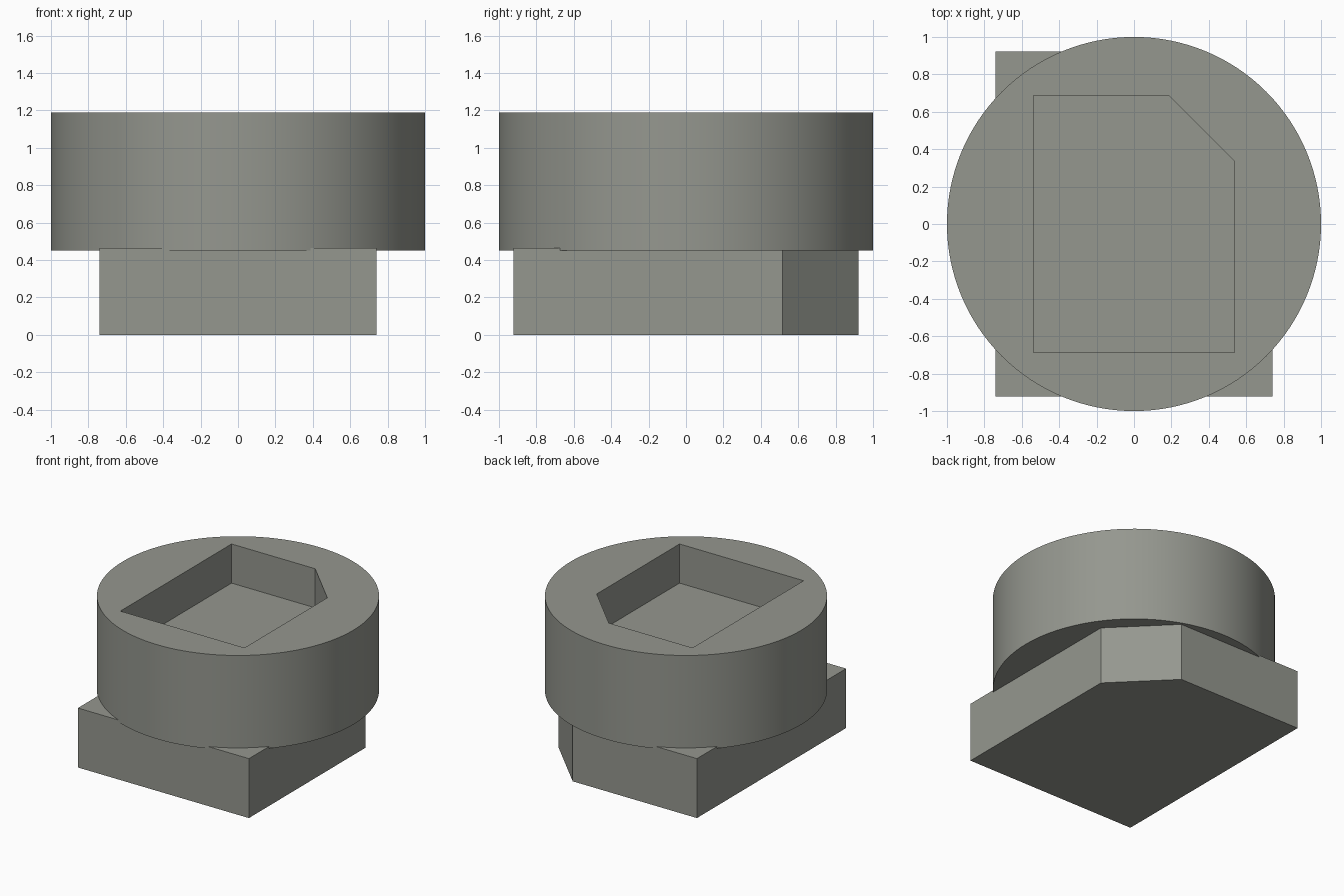
import bpy, bmesh, math

if "Cube" in bpy.data.objects:
    bpy.data.objects.remove(bpy.data.objects["Cube"])

grey = bpy.data.materials.new("warm grey")
grey.diffuse_color = (0.30, 0.31, 0.275, 1)
grey.use_nodes = True
grey.node_tree.nodes["Principled BSDF"].inputs["Base Color"].default_value = grey.diffuse_color


def prism(name, outline, z0, z1):
    """Extrude a counter-clockwise outline from z0 to z1."""
    bm = bmesh.new()
    low = [bm.verts.new((x, y, z0)) for x, y in outline]
    high = [bm.verts.new((x, y, z1)) for x, y in outline]
    bm.faces.new(low[::-1])
    bm.faces.new(high)
    n = len(outline)
    for i in range(n):
        j = (i + 1) % n
        bm.faces.new((low[i], low[j], high[j], high[i]))
    mesh = bpy.data.meshes.new(name)
    bm.to_mesh(mesh)
    bm.free()
    mesh.materials.append(grey)
    obj = bpy.data.objects.new(name, mesh)
    bpy.context.collection.objects.link(obj)
    return obj


def clipped_rectangle(x, y, cut):
    """Rectangle with its back right corner cut off."""
    return [(-x, -y), (x, -y), (x, y - cut), (x - cut, y), (-x, y)]


# keyed base block
prism("base_block", clipped_rectangle(0.74, 0.922, 0.405), 0, 0.465)

# round head
SIDES = 128
circle = [(math.cos(2 * math.pi * i / SIDES), math.sin(2 * math.pi * i / SIDES))
          for i in range(SIDES)]
head = prism("round_head", circle, 0.45, 1.188)

# keyed socket sunk into the head
cutter = prism("socket_cutter", clipped_rectangle(0.537, 0.687, 0.35), 0.882, 1.4)
cutter.hide_render = True
cut = head.modifiers.new("socket", 'BOOLEAN')
cut.operation = 'DIFFERENCE'
cut.solver = 'EXACT'
cut.object = cutter
bpy.context.view_layer.objects.active = head
head.select_set(True)
bpy.ops.object.modifier_apply(modifier=cut.name)
bpy.data.objects.remove(cutter)

# smooth wall, sharp rims
bpy.ops.object.shade_smooth_by_angle(angle=math.radians(30))
